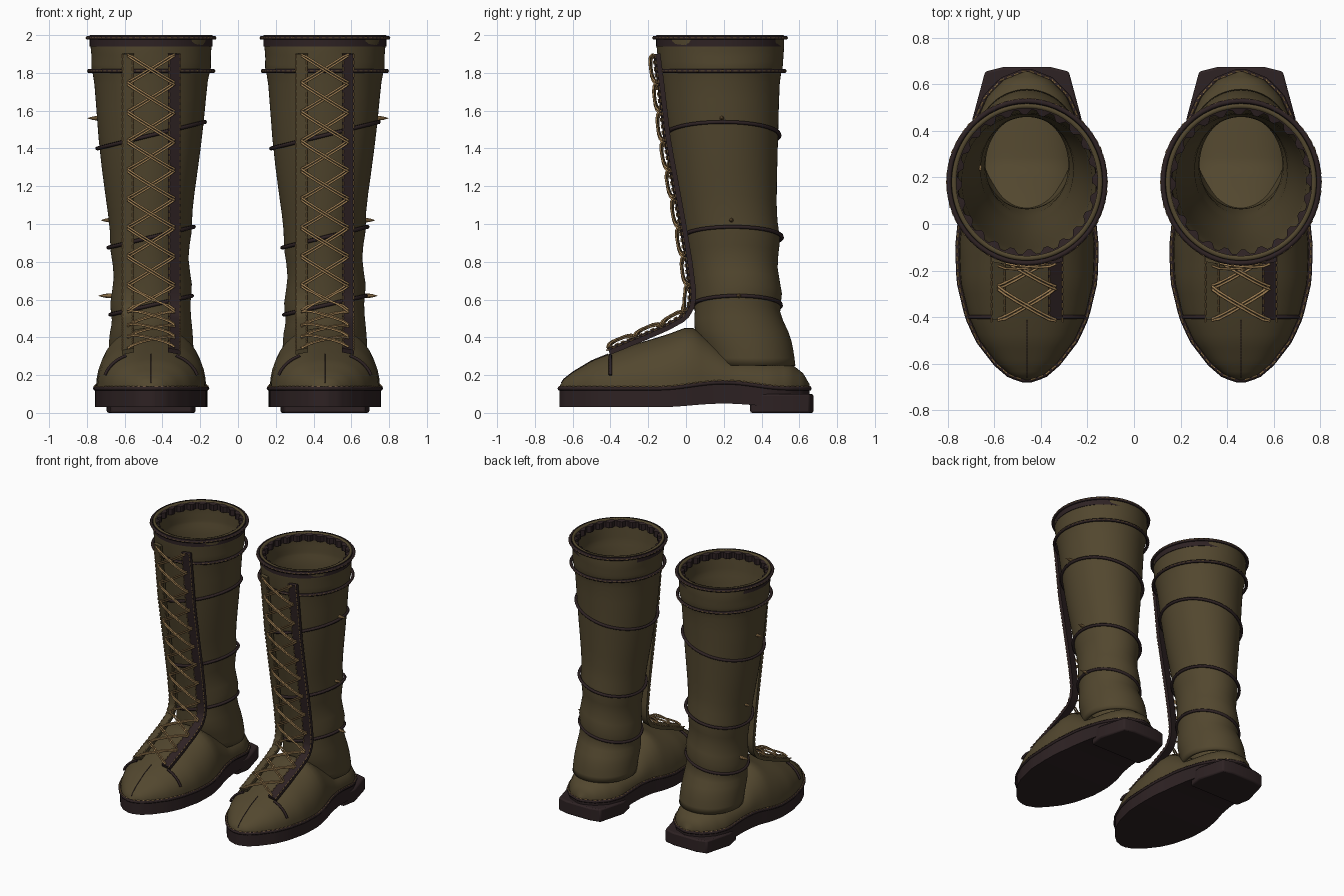
import bpy, bmesh
from math import sin, cos, pi, hypot
from mathutils import Vector

if "Cube" in bpy.data.objects:
    bpy.data.objects.remove(bpy.data.objects["Cube"])


def material(name, rgb):
    m = bpy.data.materials.new(name)
    m.use_nodes = True
    m.diffuse_color = (*rgb, 1)
    m.node_tree.nodes["Principled BSDF"].inputs["Base Color"].default_value = (*rgb, 1)
    return m


OLIVE = material("olive leather", (0.085, 0.063, 0.028))
DARK = material("dark brown leather", (0.027, 0.016, 0.017))
TAN = material("tan cord", (0.36, 0.22, 0.09))


def lerp_table(table, t):
    """Linear lookup in rows whose first entry is the key, in rising order."""
    t = min(max(t, table[0][0]), table[-1][0])
    for a, b in zip(table, table[1:]):
        if t <= b[0]:
            f = (t - a[0]) / (b[0] - a[0])
            return [p + (q - p) * f for p, q in zip(a[1:], b[1:])]


def loft(name, rings, mat, cx, caps=True, wrap=False, angle=0.7):
    """Skin over closed rings of points; the last ring may join the first."""
    bm = bmesh.new()
    vs = [[bm.verts.new(p) for p in r] for r in rings]
    n = len(rings[0])
    for a, b in zip(vs, vs[1:] + ([vs[0]] if wrap else [])):
        for j in range(n):
            k = (j + 1) % n
            bm.faces.new((a[j], a[k], b[k], b[j]))
    if caps and not wrap:
        bm.faces.new(vs[0])
        bm.faces.new(vs[-1])
    if caps:
        bmesh.ops.recalc_face_normals(bm, faces=bm.faces)
    me = bpy.data.meshes.new(name)
    bm.to_mesh(me)
    bm.free()
    me.shade_smooth()
    me.set_sharp_from_angle(angle=angle)
    me.materials.append(mat)
    ob = bpy.data.objects.new(name, me)
    ob.location.x = cx
    bpy.context.collection.objects.link(ob)
    return ob


def cords(name, lines, radius, mat, cx, closed=False, res=1):
    cu = bpy.data.curves.new(name, "CURVE")
    cu.dimensions = "3D"
    cu.bevel_depth, cu.bevel_resolution = radius, res
    cu.use_fill_caps = True
    for pts in lines:
        s = cu.splines.new("POLY")
        s.points.add(len(pts) - 1)
        for q, p in zip(s.points, pts):
            q.co = (*p, 1)
        s.use_cyclic_u = closed
        s.use_smooth = True
    cu.materials.append(mat)
    ob = bpy.data.objects.new(name, cu)
    ob.location.x = cx
    bpy.context.collection.objects.link(ob)


def dashes(pts, step=0.034):
    """Cut a polyline into short stitches of even spacing."""
    pts = [Vector(p) for p in pts]
    out, todo = [], 0.0
    for a, b in zip(pts, pts[1:]):
        length = (b - a).length
        while todo < length:
            d = (b - a) / length
            out.append((a + d * todo, a + d * (todo + step * 0.6)))
            todo += step
        todo -= length
    return out


# Shaft rows: height, half width, front y, back y
SHAFT = [(.25, .225, .11, .58), (.33, .225, .09, .57), (.43, .222, .035, .55), (.54, .2, .05, .48),
         (.62, .228, .04, .525), (.77, .185, .025, .47), (.91, .222, -.005, .508), (1, .213, -.02, .48),
         (1.2, .243, -.06, .48), (1.5, .283, -.105, .49), (1.79, .3, -.135, .495), (1.82, .322, -.145, .515),
         (1.88, .318, -.15, .515), (1.94, .327, -.158, .522), (2, .325, -.158, .518)]
# Foot stations: y, half width, top height
FOOT = [(-.67, .012, .14), (-.65, .07, .175), (-.6, .128, .215), (-.5, .205, .275), (-.4, .25, .315),
        (-.25, .286, .37), (-.1, .292, .415), (.02, .28, .46), (.12, .255, .4), (.25, .235, .3),
        (.45, .215, .28), (.55, .17, .265), (.62, .1, .21), (.655, .012, .15)]
# Lacing path down the front: y, z
LACING = [(-.16, 1.9), (-.14, 1.75), (-.105, 1.45), (-.06, 1.2), (-.02, .98), (.01, .8), (.03, .64),
          (.025, .57), (-.01, .51), (-.1, .46), (-.25, .395), (-.41, .33)]


def shaft_ring(z0, tilt=0.0, grow=0.0, n=48, scale=1.0):
    hx, yf, yb = lerp_table(SHAFT, z0)
    c, hy = (yf + yb) / 2, (yb - yf) / 2
    return [((hx * scale + grow) * cos(a), c + (hy * scale + grow) * sin(a), z0 + tilt * cos(a))
            for a in (2 * pi * i / n for i in range(n))]


def sole_top(y):
    return 0.125 + 0.032 * max(0, cos((y - 0.2) * 4.5)) ** 2 * (abs(y - 0.2) < 0.35)


def foot_point(y, a, grow=0.0):
    w, top = lerp_table(FOOT, y)
    base = sole_top(y)
    x = (w + grow) * abs(cos(a)) ** 0.85 * (1 if cos(a) > 0 else -1)
    return (x, y, base + max(top - base + grow, 0.01) * max(sin(a), 0) ** 0.9)


seg = [hypot(b[0] - a[0], b[1] - a[1]) for a, b in zip(LACING, LACING[1:])]
TOTAL = sum(seg)


def lacing_point(x, s, lift):
    """Point on the lacing line at a fraction of its length, raised off it."""
    s *= TOTAL
    for a, b, length in zip(LACING, LACING[1:], seg):
        if s <= length + 1e-6:
            break
        s -= length
    ty, tz = (b[0] - a[0]) / length, (b[1] - a[1]) / length
    return (x, a[0] + ty * s + tz * lift, a[1] + tz * s - ty * lift)


STATIONS = [-0.0075 - 0.6625 * cos(pi * i / 48) for i in range(49)]


def boot(side, cx, outer):
    # Shaft with slouched ankle folds and a loose cuff
    rows = []
    for z, *_ in SHAFT:
        ring = shaft_ring(z, 0.05 if 0.5 < z < 1.55 else 0)
        if 1.83 < z < 1.97:
            ring = [(x * (1 + 0.015 * sin(7 * y + 9 * x)), y, h + 0.02 * sin(9 * x)) for x, y, h in ring]
        rows.append(ring)
    shaft = loft(side + "_shaft", rows, OLIVE, cx, caps=False, angle=3)
    sub = shaft.modifiers.new("Smooth", "SUBSURF")
    sub.levels = sub.render_levels = 1
    wall = shaft.modifiers.new("Wall", "SOLIDIFY")
    wall.thickness, wall.offset = 0.02, -1

    # Foot upper
    arc = [pi * i / 20 for i in range(21)]
    loft(side + "_foot_upper", [[foot_point(y, a) for a in arc] for y in STATIONS], OLIVE, cx)

    # Sole, heel and welt
    sole, edge = [], []
    for y in STATIONS:
        w = lerp_table(FOOT, y)[0] + 0.006
        top, low = sole_top(y), 0.03 + 0.6 * (sole_top(y) - 0.125)
        sole.append([(-w, y, low), (w, y, low), (w, y, top), (-w, y, top)])
        edge.append((w, y, top + 0.004))
    loft(side + "_sole", sole, DARK, cx)
    half = [(.215, .34), (.235, .45), (.18, .655), (.1, .675)]
    shape = half + [(-x, y) for x, y in reversed(half)]
    heel = loft(side + "_heel", [[(x, y, z) for x, y in shape] for z in (0, 0.1)], DARK, cx)
    bev = heel.modifiers.new("Soft edge", "BEVEL")
    bev.width, bev.segments = 0.01, 2
    welt = edge + [(-x, y, z) for x, y, z in reversed(edge)]
    cords(side + "_welt", [welt], 0.011, DARK, cx, closed=True)
    stitches = dashes([(x * 1.01, y, z + 0.01) for x, y, z in welt])

    # Toe seam and the tie over the instep
    cords(side + "_toe_seam", [[foot_point(-.66 + .013 * i, pi / 2, .001) for i in range(20)]], 0.003, DARK, cx)
    ties = [[foot_point(-0.4, a if s > 0 else pi - a, 0.008) for a in (.35 + .05 * i for i in range(16))]
            for s in (1, -1)]
    cords(side + "_instep_tie", ties, 0.009, DARK, cx)

    # Straps around the shaft, and the rim
    bands = [(1.81, 0, .014), (1.985, 0, .01), (1.47, .07, .006), (.93, .055, .006), (.57, .05, .006)]
    cords(side + "_straps", [shaft_ring(z, t, g) for z, t, g in bands], 0.011, DARK, cx, closed=True)
    for z, grow in ((1.985, 0.018), (1.81, 0.022)):
        ring = shaft_ring(z, 0, grow)
        stitches += dashes(ring + ring[:1])

    # Notched binding inside the rim
    binding = []
    outer_ring = shaft_ring(2, 0, 0, 96)
    inner_rings = [shaft_ring(2, 0, 0, 96, s) for s in (0.86, 0.92)]
    for i, (x, y, z) in enumerate(outer_ring):
        u, v, _ = inner_rings[(i // 2) % 2][i]
        binding.append([(x, y, 1.94), (x, y, 1.998), (u, v, 1.985), (u, v, 1.94)])
    loft(side + "_rim_binding", binding, DARK, cx, wrap=True)

    # Lacing panels: olive on one side, dark on the other
    steps = [i / 70 for i in range(71)]
    for s, mat, label in ((-1, OLIVE, "plain"), (1, DARK, "dark")):
        prof = ((.09, -.01), (.09, .014), (.155, .002), (.155, -.024))
        loft(f"{side}_{label}_lacing_panel",
             [[lacing_point(s * x, t, h) for x, h in prof] for t in steps], mat, cx)
        for x, h in ((.096, .016), (.153, .005)):
            stitches += dashes([lacing_point(s * x, t, h) for t in steps])
    cords(side + "_stitching", stitches, 0.004, TAN, cx, res=0)

    # Doubled criss-cross laces
    laces, n = [], 12
    for i in range(n):
        for s, lift in ((1, 0.032), (-1, 0.04)):
            for d in (-0.004, 0.004):
                a, b = i / n, (i + 1) / n
                laces.append([lacing_point(s * 0.125 * (1 - 2 * f), min(max(a + (b - a) * f + d, 0), 1),
                                           lift - 0.02 * abs(2 * f - 1) ** 4)
                              for f in (0, .12, .3, .5, .7, .88, 1)])
    cords(side + "_laces", laces, 0.0055, TAN, cx)

    # Small spikes on the outer side
    for k, (z, y) in enumerate(((1.56, .19), (1.02, .24), (.62, .28))):
        x = lerp_table(SHAFT, z)[0]
        ring = [(cos(pi * i / 4), sin(pi * i / 4)) for i in range(8)]
        loft(f"{side}_spike_{k + 1}",
             [[(outer * (x + d), y + r * p, z + r * q) for p, q in ring]
              for d, r in ((-.02, .013), (.02, .01), (.05, .001))], TAN, cx)


for side, cx, outer in (("right", -0.46, -1), ("left", 0.46, 1)):
    boot(side, cx, outer)
